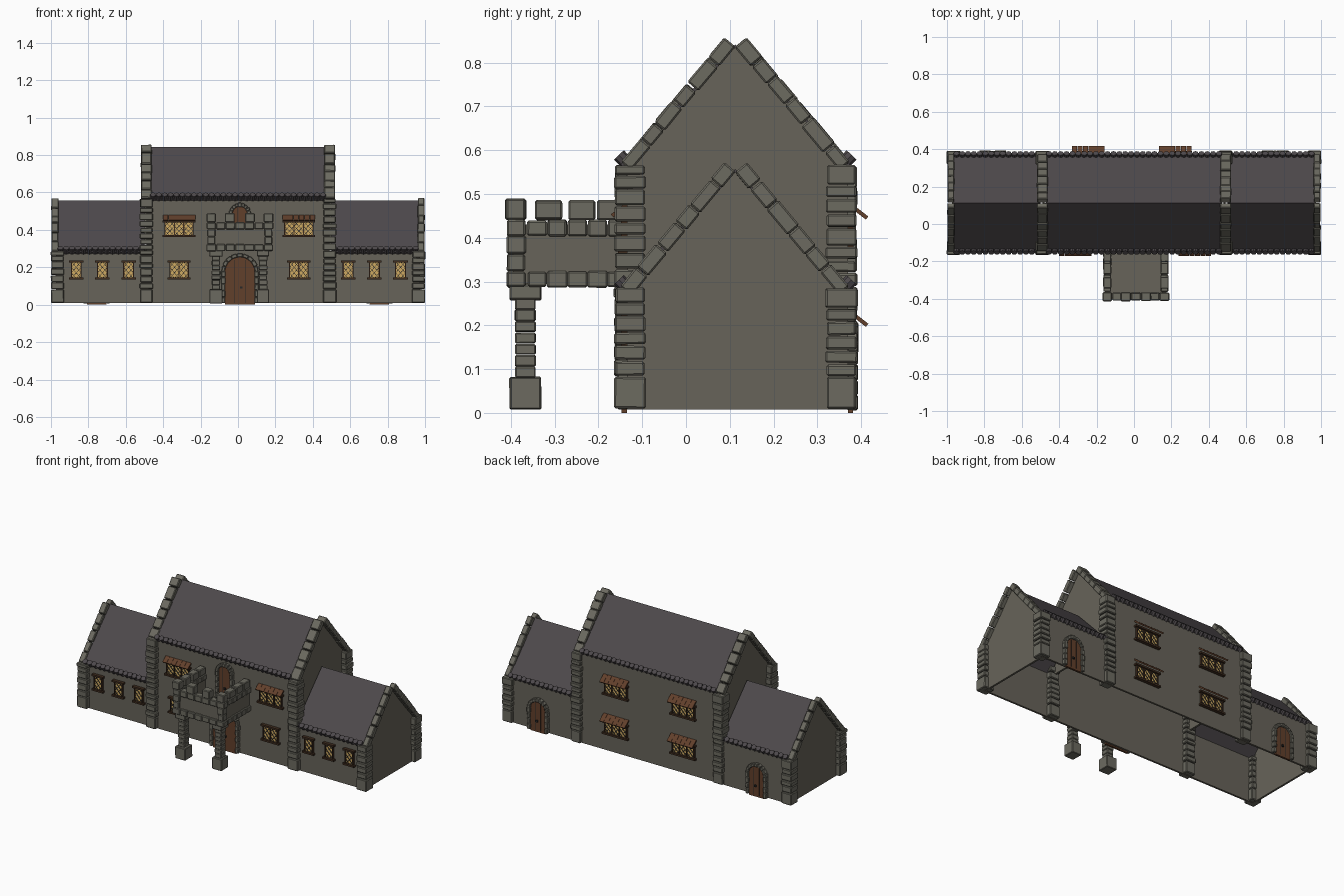
import bpy, bmesh, math, random
from mathutils import Matrix, Vector

if "Cube" in bpy.data.objects:
    bpy.data.objects.remove(bpy.data.objects["Cube"])

random.seed(4)
YF, YB, YC = -0.135, 0.37, 0.1125      # front wall, back wall, ridge line
DROP = 0.285                           # wing height below main block


def mat(name, r, g, b):
    m = bpy.data.materials.new(name)
    m.diffuse_color = (r, g, b, 1)
    m.use_nodes = True
    m.node_tree.nodes["Principled BSDF"].inputs["Base Color"].default_value = m.diffuse_color
    return m


WALL = mat("wall", 0.135, 0.125, 0.1)
STONE = mat("stone", 0.15, 0.145, 0.118)
SLATE = mat("slate", 0.075, 0.066, 0.071)
WOOD = mat("wood", 0.12, 0.05, 0.024)
DARK = mat("dark_wood", 0.05, 0.026, 0.014)
GLASS = mat("glass", 0.62, 0.4, 0.12)
IRON = mat("iron", 0.02, 0.02, 0.02)


def box(bm, c, s, rot=Matrix()):
    m = Matrix.Translation(c) @ rot @ Matrix.Diagonal((*s, 1))
    bmesh.ops.create_cube(bm, size=1, matrix=m)


def span(bm, x0, x1, y0, y1, z0, z1):
    box(bm, ((x0 + x1) / 2, (y0 + y1) / 2, (z0 + z1) / 2), (x1 - x0, y1 - y0, z1 - z0))


def stone(bm, c, s, rot=Matrix()):
    # slightly uneven block
    s = [v + random.uniform(-0.003, 0.003) for v in s]
    box(bm, c, s, rot @ Matrix.Rotation(random.uniform(-0.025, 0.025), 4, random.choice("XYZ")))


def prism(bm, pts, d):
    f = bm.faces.new([bm.verts.new(p) for p in pts])
    g = bmesh.ops.extrude_face_region(bm, geom=[f])["geom"]
    bmesh.ops.translate(bm, vec=d, verts=[v for v in g if isinstance(v, bmesh.types.BMVert)])


def finish(bm, name, m, bevel=0):
    bmesh.ops.recalc_face_normals(bm, faces=bm.faces)
    me = bpy.data.meshes.new(name)
    bm.to_mesh(me)
    bm.free()
    me.materials.append(m)
    o = bpy.data.objects.new(name, me)
    bpy.context.collection.objects.link(o)
    if bevel:
        b = o.modifiers.new("bevel", "BEVEL")
        b.width, b.segments = bevel, 1


# hollow walls, open underneath
bm = bmesh.new()
for y0, y1 in ((YF, YF + 0.012), (YB - 0.012, YB)):
    span(bm, -0.49, 0.49, y0, y1, 0.008, 0.565)
    for s in (-1, 1):
        span(bm, *sorted((s * 0.49, s * 0.97)), y0, y1, 0.008, 0.285)
for s in (-1, 1):
    for x, base, dz in ((0.49, 0.28, 0), (0.972, 0.008, DROP)):
        prof = [(YF, base), (YB, base), (YB, 0.565 - dz), (YC, 0.835 - dz), (YF, 0.565 - dz)]
        prism(bm, [(s * x, y, z) for y, z in prof], (-s * 0.012, 0, 0))
finish(bm, "walls", WALL)

# roofs with a row of round tiles along the eaves
bm = bmesh.new()
ang = math.atan2(0.275, 0.2625)
for x0, x1, dz in ((-0.47, 0.47, 0), (-0.965, -0.5, DROP), (0.5, 0.965, DROP)):
    prof = [(-0.15, 0.567), (YC, 0.842), (0.375, 0.567), (0.36, 0.558), (YC, 0.817), (-0.135, 0.558)]
    prism(bm, [(x0, y, z - dz) for y, z in prof], (x1 - x0, 0, 0))
    n = round((x1 - x0) / 0.031)
    for i in range(n):
        x = x0 + (i + 0.5) * (x1 - x0) / n
        for s in (-1, 1):
            m = Matrix.Translation((x, YC + s * 0.254, 0.577 - dz)) @ Matrix.Rotation(s * (math.pi / 2 + ang), 4, "X")
            bmesh.ops.create_cone(bm, cap_ends=True, segments=8, radius1=0.0155, radius2=0.0155,
                                  depth=0.034, matrix=m)
finish(bm, "roofs", SLATE)

# corner stones
bm = bmesh.new()
for x, top in ((0.49, 0.567), (0.965, 0.287)):
    for s in (-1, 1):
        for y in (-0.128, 0.355):
            z, h = 0.009, 0.074
            while z < top - 0.005:
                if top - z - h < 0.022:
                    h = top - z
                w = random.choice((0.066, 0.07))
                stone(bm, (s * x, y, z + h / 2), (w, w + 0.002, h - 0.003))
                z += h
                h = random.uniform(0.027, 0.042)
finish(bm, "corner_stones", STONE, 0.004)

# gable coping stones
bm = bmesh.new()
for x, w, dz in ((0.49, 0.057, 0), (0.979, 0.036, DROP)):
    for sx in (-1, 1):
        for sy in (-1, 1):
            a = Vector((0, YC + sy * 0.25, 0.563 - dz))
            b = Vector((0, YC + sy * 0.011, 0.848 - dz))
            cuts = [0] + [(i + random.uniform(-0.2, 0.2)) / 6 for i in range(1, 6)] + [1]
            tilt = math.atan2(b.z - a.z, b.y - a.y)
            for t0, t1 in zip(cuts, cuts[1:]):
                c = a.lerp(b, (t0 + t1) / 2)
                c.x = sx * x
                stone(bm, c, (w, (t1 - t0) * (b - a).length - 0.003, 0.033), Matrix.Rotation(tilt, 4, "X"))
finish(bm, "gable_coping", STONE, 0.004)

# arched doors with stone surrounds
doors, arches, iron = bmesh.new(), bmesh.new(), bmesh.new()


def door(cx, yf, s, hw, z0, top):
    spring = top - hw
    arc = [(cx + hw * math.cos(t), spring + hw * math.sin(t)) for t in [math.pi * i / 12 for i in range(13)]]
    prof = [(cx + hw, z0)] + arc + [(cx - hw, z0)]
    prism(doors, [(x, yf, z) for x, z in prof], (0, s * 0.012, 0))
    for i in range(9):
        t = math.pi * (i + 0.5) / 9
        r = hw + 0.009
        stone(arches, (cx + r * math.cos(t), yf + s * 0.01, spring + r * math.sin(t)),
              (0.02, 0.025, r * math.pi / 9), Matrix.Rotation(-t, 4, "Y"))
    n = max(2, round((spring - z0) / 0.033))
    h = (spring - z0) / n
    for i in range(n):
        for k in (-1, 1):
            stone(arches, (cx + k * (hw + 0.009), yf + s * 0.01, z0 + 0.006 + (i + 0.5) * h), (0.021, 0.025, h - 0.002))
    # plank gaps and ring handle
    for k in (-0.35, 0.35):
        span(iron, cx + k * hw - 0.001, cx + k * hw + 0.001, yf, yf + s * 0.0135, z0 + 0.01, spring + hw * 0.8)
    box(iron, (cx + hw * 0.1, yf + s * 0.015, z0 + (top - z0) * 0.36), (0.012, 0.01, 0.012))


door(0.01, YF, -1, 0.08, 0.0, 0.255)
door(0.01, YF, -1, 0.04, 0.31, 0.525)
for x in (-0.755, 0.755):
    door(x, YB, 1, 0.052, 0.0, 0.19)
finish(doors, "doors", WOOD)
finish(arches, "door_surrounds", STONE, 0.003)
finish(iron, "door_ironwork", IRON)

# leaded windows
glass, frames, lead, hoods = (bmesh.new() for _ in range(4))


def window(cx, yf, s, z0, z1, w, lights, hood=0):
    def fb(bm, x, z, sx, sz, d, rot=Matrix()):
        box(bm, (x, yf + s * d / 2, z), (sx, d, sz), rot)
    zc, H = (z0 + z1) / 2, z1 - z0
    fb(glass, cx, zc, w, H, 0.006)
    for z in (z0, z1):
        fb(frames, cx, z, w + 0.026, 0.011, 0.02)
    W = w / lights
    for i in range(lights + 1):
        fb(frames, cx - w / 2 + i * W, zc, 0.006, H, 0.013)
    for i in range(lights):
        x0 = cx - w / 2 + i * W
        for k in (-2, -1, 0, 1):
            b0, b1 = max(0, -k), min(3, 2 - k)
            for flip in (False, True):
                pts = []
                for b in (b0, b1):
                    a = 2 - (b + k) if flip else b + k
                    pts.append((x0 + a * W / 2, z0 + b * H / 3))
                (xa, za), (xb, zb) = pts
                fb(lead, (xa + xb) / 2, (za + zb) / 2, math.hypot(xb - xa, zb - za), 0.0025, 0.009,
                   Matrix.Rotation(-math.atan2(zb - za, xb - xa), 4, "Y"))
    # sloping board hood
    if hood:
        n = 6
        for i in range(n):
            x = cx + (i - (n - 1) / 2) * 0.175 / n
            box(hoods, (x, yf + s * hood / 2, z1 + 0.017), (0.175 / n - 0.001, hood * 1.25, 0.009),
                Matrix.Rotation(-s * 0.66, 4, "X"))


for s in (-1, 1):
    for x in (0.587, 0.727, 0.867):
        window(s * x + 0.002, YF, -1, 0.14, 0.23, 0.052, 1)
    window(s * 0.32 + 0.005, YF, -1, 0.14, 0.23, 0.098, 2)
    window(s * 0.32 + 0.005, YF, -1, 0.368, 0.446, 0.15, 3, 0.034)
    for dz in (0, 0.245):
        window(s * 0.233 - 0.012, YB, 1, 0.118 + dz, 0.2 + dz, 0.15, 3, 0.044)
finish(glass, "window_glass", GLASS)
finish(frames, "window_frames", DARK)
finish(lead, "window_lead", IRON)
finish(hoods, "window_hoods", WOOD)

# porch pillars
bm = bmesh.new()
for x in (-0.118, 0.134):
    y = -0.367
    stone(bm, (x, y, 0.045), (0.068, 0.072, 0.072))
    for i in range(7):
        stone(bm, (x, y, 0.093 + i * 0.026), (0.046, 0.046, 0.026))
    stone(bm, (x, y, 0.276), (0.068, 0.072, 0.036))
finish(bm, "porch_pillars", STONE, 0.003)

# balcony floor and parapet panels
bm = bmesh.new()
span(bm, -0.155, 0.175, -0.395, YF, 0.295, 0.312)
span(bm, -0.155, -0.13, -0.395, YF, 0.3, 0.43)
span(bm, 0.15, 0.175, -0.395, YF, 0.3, 0.43)
span(bm, -0.155, 0.175, -0.395, -0.372, 0.3, 0.43)
finish(bm, "balcony_walls", WALL)

# balcony trim courses, corners and battlements
bm = bmesh.new()
for z, h in ((0.305, 0.036), (0.422, 0.036)):
    for i in range(7):
        stone(bm, (-0.143 + i * 0.051, -0.388, z), (0.05, 0.041, h))
    for x in (-0.143, 0.163):
        for i in range(5):
            stone(bm, (x, -0.34 + i * 0.046, z), (0.042, 0.045, h))
for x in (-0.143, 0.163):
    for z in (0.343, 0.384):
        stone(bm, (x, -0.388, z), (0.042, 0.042, 0.041))
    for y in (-0.314, -0.238, -0.172):
        stone(bm, (x, y, 0.463), (0.042, 0.06, 0.044))
for x in (-0.143, -0.044, 0.064, 0.163):
    stone(bm, (x, -0.389, 0.465), (0.05, 0.046, 0.048))
finish(bm, "balcony_battlements", STONE, 0.004)
